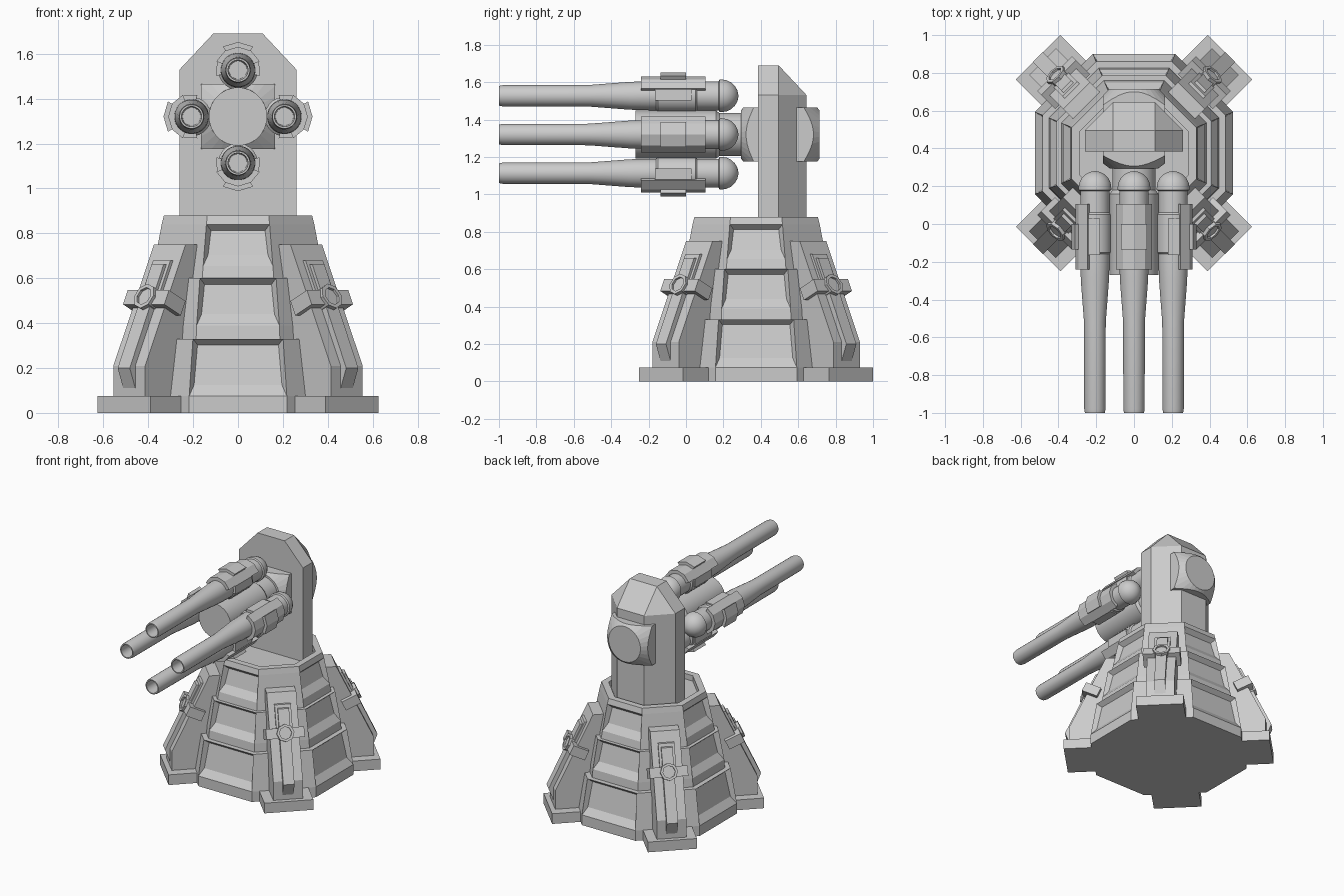
import bpy, bmesh, math
from mathutils import Matrix, Vector

if "Cube" in bpy.data.objects:
    bpy.data.objects.remove(bpy.data.objects["Cube"])

CY = 0.375    # y of the base axis
GZ = 1.32     # height of the gun axis

grey = bpy.data.materials.new("light_grey")
grey.diffuse_color = (0.6, 0.6, 0.6, 1)
grey.use_nodes = True
grey.node_tree.nodes["Principled BSDF"].inputs["Base Color"].default_value = grey.diffuse_color


def finish(name, bm, matrix=None):
    bmesh.ops.recalc_face_normals(bm, faces=bm.faces)
    if matrix:
        bm.transform(matrix)
    me = bpy.data.meshes.new(name)
    bm.to_mesh(me)
    bm.free()
    me.materials.append(grey)
    ob = bpy.data.objects.new(name, me)
    bpy.context.collection.objects.link(ob)
    return ob


def loft(bm, rings, cap=True):
    """Skin equal-length closed rings of points."""
    vs = [[bm.verts.new(p) for p in ring] for ring in rings]
    n = len(vs[0])
    for a, b in zip(vs, vs[1:]):
        for i in range(n):
            j = (i + 1) % n
            bm.faces.new((a[i], a[j], b[j], b[i]))
    if cap:
        bm.faces.new(vs[0])
        bm.faces.new(vs[-1])


def lathe(name, profile, n=24, matrix=None):
    """Revolve (radius, y) points about the y axis."""
    bm = bmesh.new()
    angs = [2 * math.pi * (i + 0.5) / n for i in range(n)]
    loft(bm, [[(r * math.cos(a), y, r * math.sin(a)) for a in angs] for r, y in profile])
    return finish(name, bm, matrix)


def shell(name, r_in, outer, half_deg, steps, matrix):
    """Part-ring about the y axis, centred on +z; outer = (radius, y) points."""
    sect = [(r_in, outer[0][1])] + outer + [(r_in, outer[-1][1])]
    bm = bmesh.new()
    rings = []
    for k in range(steps + 1):
        a = math.radians(half_deg * (2 * k / steps - 1))
        rings.append([(r * math.sin(a), y, r * math.cos(a)) for r, y in sect])
    loft(bm, rings)
    return finish(name, bm, matrix)


def prism(name, pts, w, matrix):
    """Extrude an (x, z) outline from y = -w to y = w."""
    bm = bmesh.new()
    loft(bm, [[(x, y, z) for x, z in pts] for y in (-w, w)])
    return finish(name, bm, matrix)


# stepped octagonal base with a sunken top
rings = [(.525, 0), (.525, .075), (.485, .33), (.45, .33), (.445, .39), (.41, .6),
         (.385, .6), (.375, .655), (.34, .84), (.33, .88), (.285, .88), (.285, .84)]
bm = bmesh.new()
k8 = 1 / math.cos(math.pi / 8)
loft(bm, [[(a * k8 * math.cos(math.pi * (i + .5) / 4), a * k8 * math.sin(math.pi * (i + .5) / 4), z)
           for i in range(8)] for a, z in rings])
bmesh.ops.recalc_face_normals(bm, faces=bm.faces)
# recessed panels on the four straight sides of each tier
panels = []
for f in bm.faces:
    c = f.calc_center_median()
    height = max(v.co.z for v in f.verts) - min(v.co.z for v in f.verts)
    if height > .15 and min(abs(c.x), abs(c.y)) < .01:
        panels.append(f)
bmesh.ops.inset_individual(bm, faces=panels, thickness=.03, depth=-.035)
for f in panels:
    mid = f.calc_center_median().z
    for v in f.verts:
        if v.co.z < mid:
            v.co.z += .035
finish("base", bm, Matrix.Translation((0, CY, 0)))

# four corner buttresses
t, nrm = Vector((-.427, .904)), Vector((.904, .427))
c = Vector((.548, .5))
for k in range(4):
    m = Matrix.Translation((0, CY, 0)) @ Matrix.Rotation(math.radians(45 + 90 * k), 4, 'Z')
    prism("buttress_foot", [(.4, 0), (.718, 0), (.718, .075), (.4, .075)], .166, m)
    prism("buttress", [(.25, .07), (.685, .07), (.685, .21), (.43, .75), (.25, .75)], .1, m)
    prism("buttress_rib", [(.44, .66), (.507, .66), (.72, .2), (.685, .11), (.6, .11)], .038, m)
    prism("buttress_plate", [(.4, .68), (.48, .68), (.565, .5), (.5, .48)], .055, m)
    clamp = [c + t * s + nrm * d for s, d in ((-.035, -.08), (-.035, .035), (.035, .035), (.035, -.08))]
    prism("buttress_clamp", [tuple(p) for p in clamp], .13, m)
    # round boss pointing along the slope normal, with a dished face
    tilt = Matrix.Translation((c.x, 0, c.y)) @ Vector((0, 1, 0)).rotation_difference(
        Vector((nrm.x, 0, nrm.y))).to_matrix().to_4x4()
    lathe("buttress_boss", [(.06, -.02), (.06, .05), (.042, .05), (.042, .038)], 8, m @ tilt)

# tower with chamfered back and crown
bm = bmesh.new()
plan = [(-.26, .385), (.26, .385), (.26, .495), (.11, .645), (-.11, .645), (-.26, .495)]
crown = [(-.11, .385), (.11, .385), (.11, .495), (.11, .4951), (-.11, .4951), (-.11, .495)]
loft(bm, [[(x, y, .8) for x, y in plan], [(x, y, 1.53) for x, y in plan],
          [(x, y, 1.69) for x, y in crown]])
bmesh.ops.remove_doubles(bm, verts=bm.verts, dist=.001)
finish("tower", bm)

# pivot block through the tower, its ends turned down to a cone
axis = Matrix.Translation((0, 0, GZ))
block = prism("pivot_block", [(-.165, -.145), (.165, -.145), (.165, .145), (-.165, .145)], .215,
              Matrix.Translation((0, .505, GZ)))
cone = lathe("pivot_cutter", [(.13, .295), (.23, .37), (.23, .62), (.13, .715)], 32, axis)
mod = block.modifiers.new("turned", 'BOOLEAN')
mod.operation = 'INTERSECT'
mod.object = cone
bpy.context.view_layer.objects.active = block
bpy.ops.object.modifier_apply(modifier="turned")
bpy.data.objects.remove(cone)

# central hub drum
round_parts = [lathe("hub_drum", [(.13, -.27), (.13, .16), (.115, .18), (.115, .31)], 24, axis)]

# four guns around the hub
barrel = [(.04, -.85), (.045, -1), (.053, -1), (.057, -.98), (.058, -.52), (.075, -.3),
          (.078, -.2), (.078, .19)]
dome = [(.07, .17), (.088, .18)] + [(.088 * math.cos(a), .19 + .09 * math.sin(a))
                                  for a in [math.radians(d) for d in (0, 18, 36, 54, 72, 86)]]
for k in range(4):
    m = axis @ Matrix.Rotation(math.pi / 2 * k, 4, 'Y') @ Matrix.Translation((0, 0, .207))
    round_parts.append(lathe("gun_barrel", barrel, 24, m))
    round_parts.append(lathe("gun_dome", dome, 24, m))
    round_parts.append(lathe("gun_collar", [(.078, -.16), (.088, -.15), (.088, .05), (.078, .06)], 24, m))
    shell("gun_shell", .07, [(.104, -.24), (.104, .105)], 68, 4, m)
    shell("gun_shell_skirt", .07, [(.1, -.165), (.1, .03)], 105, 6, m)
    shell("gun_shell_cap", .09, [(.125, -.135), (.125, 0)], 33, 2, m)

# smooth the turned parts
bpy.ops.object.select_all(action='DESELECT')
for ob in round_parts:
    ob.select_set(True)
bpy.context.view_layer.objects.active = round_parts[0]
bpy.ops.object.shade_smooth_by_angle(angle=math.radians(30))
